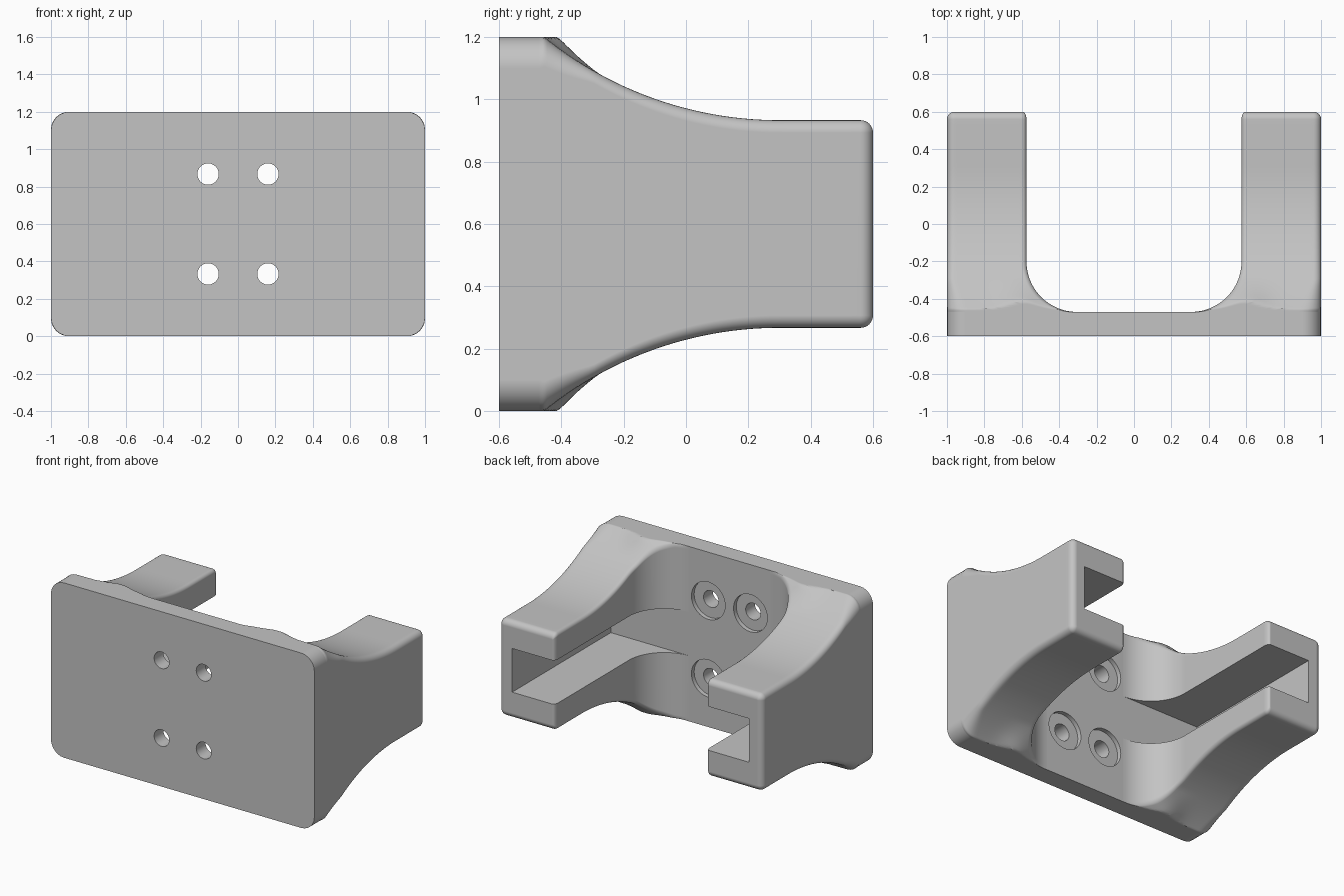
import bpy, bmesh, math

if "Cube" in bpy.data.objects:
    bpy.data.objects.remove(bpy.data.objects["Cube"])

grey = bpy.data.materials.new("light grey")
grey.diffuse_color = (0.55, 0.55, 0.55, 1)
grey.use_nodes = True
grey.node_tree.nodes["Principled BSDF"].inputs["Base Color"].default_value = grey.diffuse_color


def loft(bm, rings):
    """Closed solid through rings of equal point count."""
    rows = [[bm.verts.new(p) for p in ring] for ring in rings]
    n = len(rows[0])
    for a, b in zip(rows, rows[1:]):
        for i in range(n):
            j = (i + 1) % n
            bm.faces.new((a[i], a[j], b[j], b[i]))
    bm.faces.new(rows[0][::-1])
    bm.faces.new(rows[-1])


def make(name, bm):
    bmesh.ops.recalc_face_normals(bm, faces=bm.faces)
    me = bpy.data.meshes.new(name)
    bm.to_mesh(me)
    bm.free()
    me.materials.append(grey)
    ob = bpy.data.objects.new(name, me)
    bpy.context.collection.objects.link(ob)
    return ob


def activate(ob):
    bpy.ops.object.select_all(action='DESELECT')
    ob.select_set(True)
    bpy.context.view_layer.objects.active = ob


def cut(ob, cutter):
    activate(ob)
    mod = ob.modifiers.new("cut", 'BOOLEAN')
    mod.operation = 'DIFFERENCE'
    mod.solver = 'EXACT'
    mod.object = cutter
    bpy.ops.object.modifier_apply(modifier=mod.name)
    bpy.data.objects.remove(cutter)


def smooth(ob):
    activate(ob)
    bpy.ops.object.shade_smooth_by_angle(angle=math.radians(32))
    mod = ob.modifiers.new("even shading", 'WEIGHTED_NORMAL')
    mod.keep_sharp = True


def ring_xz(x0, x1, r_in, r_out, y, half, inset=0.0, subs=24, segs=6):
    """Rounded rectangle in x/z about z = 0.6; half(x) gives its half height."""
    pts = []
    top = []
    for k in range(segs + 1):               # outer corner
        a = math.pi / 2 * k / segs
        top.append((x1 - r_out + r_out * math.cos(a), r_out - r_out * math.sin(a)))
    xa, xb = x1 - r_out, x0 + r_in
    for k in range(1, subs):                # flat between the corners
        top.append((xa + (xb - xa) * k / subs, 0.0))
    for k in range(segs + 1):               # inner corner
        a = math.pi / 2 * k / segs
        top.append((x0 + r_in - r_in * math.sin(a), r_in - r_in * math.cos(a)))
    pts = [(x, y, 0.6 + half(x) - inset - d) for x, d in top]
    pts += [(x, y, 0.6 - half(x) + inset + d) for x, d in reversed(top)]
    return pts


# Back plate with rounded corners
bm = bmesh.new()
loft(bm, [ring_xz(-1, 1, 0.1, 0.1, y, lambda x: 0.6, subs=2) for y in (-0.6, -0.47)])
plate = make("back_plate", bm)

# Four screw holes, each with a shallow counterbore on the inner side
bm = bmesh.new()
for hx in (-0.16, 0.16):
    for hz in (0.333, 0.867):
        loft(bm, [[(hx + r * math.cos(t * math.pi / 24), y, hz + r * math.sin(t * math.pi / 24))
                   for t in range(48)]
                  for y, r in ((-0.7, 0.057), (-0.5, 0.057), (-0.5, 0.128), (-0.4, 0.128))])
cut(plate, make("hole_cutter", bm))
smooth(plate)

# Side arm: rounded sections lofted from the tip to the plate
TIP, EDGE, FIL = 0.6, 0.04, 0.27


def sweep(y):
    """Half height of the arm: straight tip, then a concave arc to the plate."""
    d = max(0.0, 0.3 - y)
    return min(0.6, 0.333 + 1.2 - math.sqrt(1.44 - min(d, 1.1) ** 2))


def half_height(x, y):
    # small swelling where the inner fillet runs into the plate edge
    fade = min(1.0, max(0.0, (-0.28 - y) / 0.12))
    return sweep(y - 0.042 * fade * math.exp(-((x - 0.6) / 0.11) ** 2))


sections = []                               # (y, inset)
for k in range(7):
    a = math.pi / 2 * (1 - k / 6)
    sections.append((TIP - EDGE + EDGE * math.sin(a), EDGE * (1 - math.cos(a))))
start = TIP - EDGE
sections += [(start + (-0.2 - start) * k / 24, 0.0) for k in range(1, 25)]
sections += [(-0.2 - FIL * math.sin(math.pi / 2 * k / 22), 0.0) for k in range(1, 23)]

rings = []
for y, inset in sections:
    s = min(1.0, max(0.0, (-0.2 - y) / FIL))
    x_in = 0.575 - FIL * (1 - math.sqrt(1 - s * s)) + inset * 0.5
    blend = min(1.0, max(0.0, (-0.3 - y) / 0.17))
    r_out = max(0.003, EDGE + 0.06 * blend - inset)
    r_in = max(0.003, 0.025 - inset * 0.5)
    rings.append(ring_xz(x_in, 1 - inset, r_in, r_out, y,
                         lambda x, y=y: half_height(x, y), inset))
bm = bmesh.new()
loft(bm, rings)
arms = make("side_arms", bm)

# Slot along the inner face of the arm
bm = bmesh.new()
loft(bm, [[(x, y, z) for x, z in ((0.1, 0.45), (0.9, 0.45), (0.9, 0.75), (0.1, 0.75))]
          for y in (-0.55, 0.7)])
cut(arms, make("slot_cutter", bm))

# Opposite arm
mod = arms.modifiers.new("mirror", 'MIRROR')
mod.use_mirror_merge = False
bpy.ops.object.modifier_apply(modifier=mod.name)
smooth(arms)
